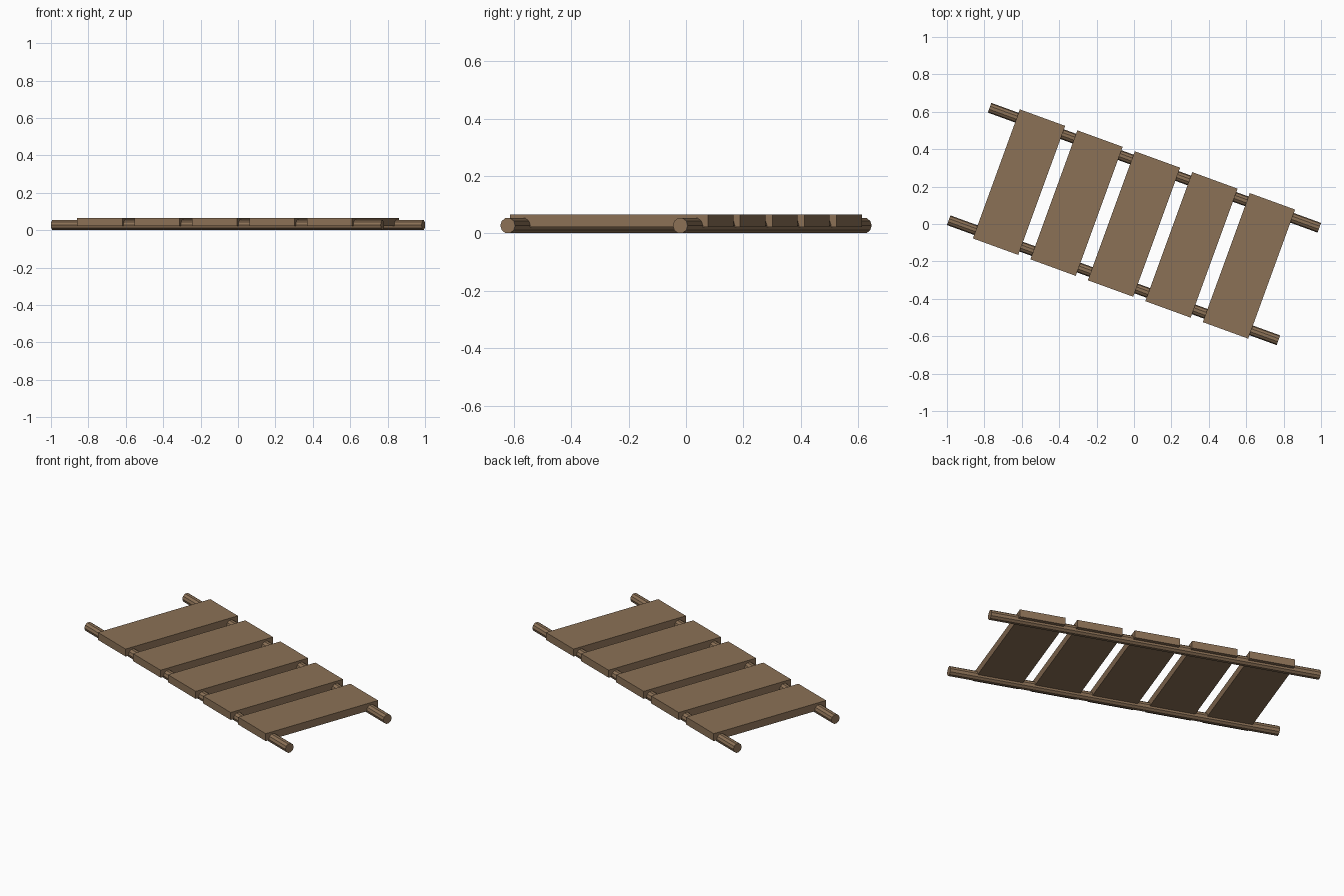
import bpy, math
from mathutils import Matrix, Vector

cube = bpy.data.objects.get("Cube")
if cube:
    bpy.data.objects.remove(cube, do_unlink=True)

wood = bpy.data.materials.new("brown_wood")
wood.use_nodes = True
color = (0.26, 0.165, 0.093, 1)
wood.diffuse_color = color
wood.node_tree.nodes["Principled BSDF"].inputs["Base Color"].default_value = color

# The whole walkway is turned about the vertical axis
turn = Matrix.Rotation(math.radians(-20), 4, "Z")
RAIL_RADIUS, RAIL_LENGTH, RAIL_OFFSET = 0.0275, 1.876, 0.32
PLANK_SIZE, PLANK_STEP, PLANK_Z = (0.258, 0.734, 0.044), 0.327, 0.044


def finish(obj, name, matrix):
    obj.name = name
    obj.data.name = name
    obj.data.transform(matrix)
    obj.data.materials.append(wood)


# Two round poles running lengthwise
for name, side in (("back_rail", 1), ("front_rail", -1)):
    bpy.ops.mesh.primitive_cylinder_add(vertices=10, radius=RAIL_RADIUS, depth=RAIL_LENGTH)
    place = Matrix.Translation(Vector((0, side * RAIL_OFFSET, RAIL_RADIUS)))
    finish(bpy.context.object, name, turn @ place @ Matrix.Rotation(math.pi / 2, 4, "Y"))

# Five planks laid across the poles
for i in range(5):
    bpy.ops.mesh.primitive_cube_add(size=1)
    place = Matrix.Translation(Vector(((i - 2) * PLANK_STEP, 0, PLANK_Z)))
    finish(bpy.context.object, f"plank_{i + 1}", turn @ place @ Matrix.Diagonal((*PLANK_SIZE, 1)))
